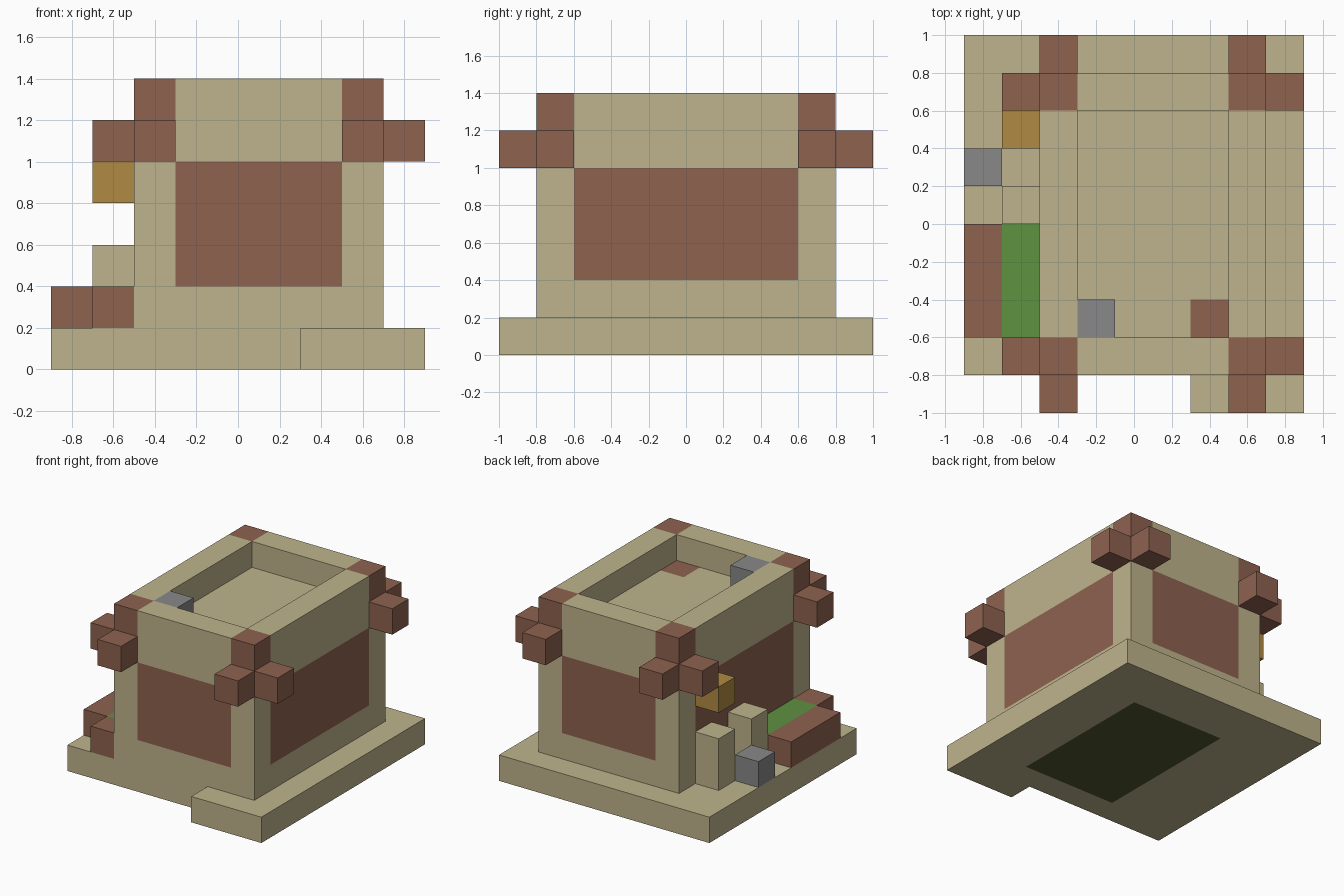
import bpy
import bmesh
from mathutils import Vector

default = bpy.data.objects.get("Cube")
if default:
    bpy.data.objects.remove(default, do_unlink=True)


def material(name, rgb):
    """Flat material from 0-255 display values, stored as linear."""
    lin = [((c / 255 + 0.055) / 1.055) ** 2.4 for c in rgb] + [1.0]
    mat = bpy.data.materials.new(name)
    mat.use_nodes = True
    mat.diffuse_color = lin
    mat.node_tree.nodes["Principled BSDF"].inputs["Base Color"].default_value = lin
    return mat


SAND = material("sandstone", (190, 180, 140))
BROWN = material("brown_brick", (141, 98, 79))
GREEN = material("leaf_green", (95, 146, 65))
GOLD = material("lamp_gold", (176, 138, 68))
GREY = material("stone_grey", (136, 136, 136))
DARK = material("dark_green", (80, 85, 49))


def box_mesh(lo, hi):
    lo, hi = Vector(lo), Vector(hi)
    bm = bmesh.new()
    bmesh.ops.create_cube(bm, size=1)
    for v in bm.verts:
        v.co = [(lo[i] + hi[i]) / 2 + v.co[i] * (hi[i] - lo[i]) for i in range(3)]
    return bm


def cut(bm, axis, values):
    """Slice the mesh with planes across one axis."""
    for value in values:
        point, normal = Vector(), Vector()
        point[axis], normal[axis] = value, 1
        geom = bm.verts[:] + bm.edges[:] + bm.faces[:]
        bmesh.ops.bisect_plane(bm, geom=geom, plane_co=point, plane_no=normal)


def finish(name, bm, mats):
    mesh = bpy.data.meshes.new(name)
    bm.to_mesh(mesh)
    bm.free()
    for mat in mats:
        mesh.materials.append(mat)
    obj = bpy.data.objects.new(name, mesh)
    bpy.context.scene.collection.objects.link(obj)


def box(name, lo, hi, mat):
    finish(name, box_mesh(lo, hi), [mat])


def cube(name, x, y, z, mat):
    """One 0.2 block from its low corner."""
    box(name, (x, y, z), (x + 0.2, y + 0.2, z + 0.2), mat)


def in_room(c):
    return -0.3 < c.x < 0.5 and abs(c.y) < 0.6


# Ground slab with the dark patch underneath, and the front step
bm = box_mesh((-0.9, -0.8, 0), (0.9, 1, 0.2))
cut(bm, 0, (-0.3, 0.5))
cut(bm, 1, (-0.6, 0.6))
for f in bm.faces:
    c = f.calc_center_median()
    f.material_index = int(c.z < 0.01 and in_room(c))
finish("ground_slab", bm, [SAND, DARK])
box("front_step", (0.3, -1, 0), (0.9, -0.8, 0.2), SAND)

# Tower body: cut into zones, then sink the roof inside the parapet
bm = box_mesh((-0.5, -0.8, 0.2), (0.7, 0.8, 1.4))
cut(bm, 0, (-0.3, 0.3, 0.5))
cut(bm, 1, (-0.6, -0.4, 0.6))
cut(bm, 2, (0.4, 1.0))
roof = [f for f in bm.faces
        if f.calc_center_median().z > 1.39 and in_room(f.calc_center_median())]
sunk = bmesh.ops.extrude_face_region(bm, geom=roof)["geom"]
bmesh.ops.translate(bm, vec=(0, 0, -0.2),
                    verts=[g for g in sunk if isinstance(g, bmesh.types.BMVert)])
old = [f for f in roof if f.is_valid]
if old:
    bmesh.ops.delete(bm, geom=old, context="FACES")
bmesh.ops.recalc_face_normals(bm, faces=bm.faces[:])

# Brown wall panels, corner posts and one roof tile
for f in bm.faces:
    c = f.calc_center_median()
    across_x, across_y = -0.3 < c.x < 0.5, abs(c.y) < 0.6
    panel = 0.4 < c.z < 1.0 and (across_x or across_y)
    corner = c.z > 1.0 and not across_x and not across_y
    tile = abs(c.z - 1.2) < 0.01 and 0.3 < c.x < 0.5 and -0.6 < c.y < -0.4
    f.material_index = int(panel or corner or tile)
finish("tower_body", bm, [SAND, BROWN])

# Pairs of brackets around each corner
for side, post_x, out_x in (("right", -0.5, -0.7), ("left", 0.5, 0.7)):
    for end, post_y, out_y in (("front", -0.8, -1.0), ("back", 0.6, 0.8)):
        cube(f"{end}_{side}_bracket_end", post_x, out_y, 1.0, BROWN)
        cube(f"{end}_{side}_bracket_side", out_x, post_y, 1.0, BROWN)

# Stone on the roof
cube("roof_stone", -0.3, -0.6, 1.2, GREY)

# Planter along the right wall
box("planter_side", (-0.9, -0.6, 0.2), (-0.7, 0, 0.4), BROWN)
cube("planter_end", -0.7, -0.8, 0.2, BROWN)
box("planter_grass", (-0.7, -0.6, 0.2), (-0.5, 0, 0.4), GREEN)

# Door posts, doorstep stone and lamp
for name, y in (("front", 0), ("back", 0.4)):
    box(f"{name}_door_post", (-0.7, y, 0.2), (-0.5, y + 0.2, 0.6), SAND)
cube("doorstep_stone", -0.9, 0.2, 0.2, GREY)
cube("wall_lamp", -0.7, 0.4, 0.8, GOLD)
